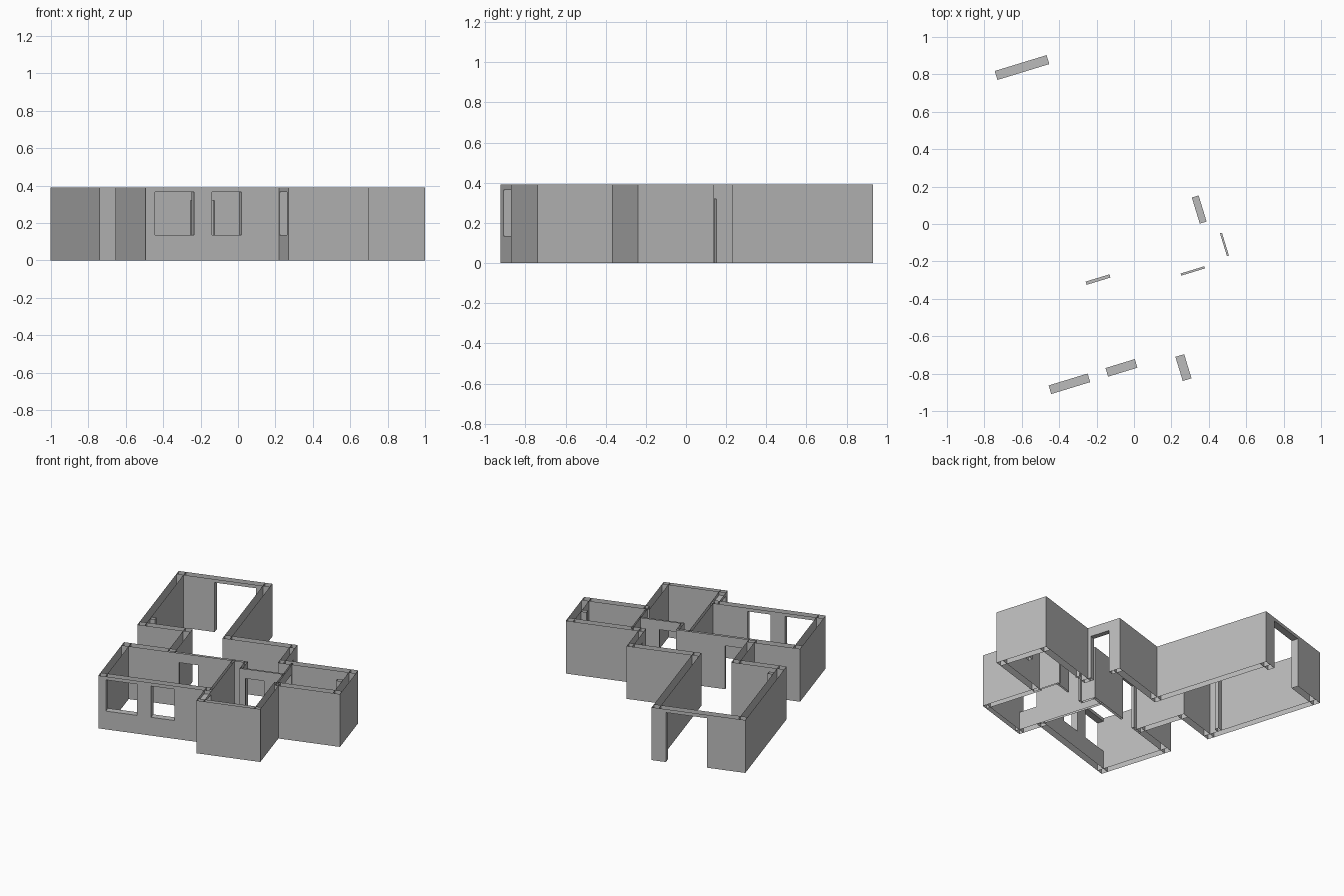
import bpy, bmesh, math
from mathutils import Matrix, Vector

cube = bpy.data.objects.get("Cube")
if cube:
    bpy.data.objects.remove(cube)

HEIGHT = 0.39
DOOR, TALL = (0, 0.32), (0, 0.365)
WINDOW = (0.135, 0.365)
TURN = Matrix.Rotation(math.radians(17), 4, 'Z')

plaster = bpy.data.materials.new("wall_grey")
plaster.use_nodes = True
grey = (0.5, 0.5, 0.5, 1)
plaster.diffuse_color = grey
plaster.node_tree.nodes["Principled BSDF"].inputs["Base Color"].default_value = grey


def wall(name, x0, x1, y0, y1, openings=()):
    """Wall skin open at top and bottom; each opening is (start, end, (sill, head))."""
    bm = bmesh.new()
    along_x = (x1 - x0) >= (y1 - y0)
    a0, a1, b0, b1 = (x0, x1, y0, y1) if along_x else (y0, y1, x0, x1)

    def place(a, b, z):
        return Vector((a, b, z) if along_x else (b, a, z))

    def quad(points, facing):
        pts = [place(*p) for p in points]
        face = bm.faces.new([bm.verts.new(p) for p in pts])
        face.normal_update()
        if face.normal.dot(place(*facing)) < 0:
            face.normal_flip()

    def sides(s, e, lo, hi):
        if e - s > 1e-4 and hi - lo > 1e-4:
            for b, d in ((b0, -1), (b1, 1)):
                quad([(s, b, lo), (e, b, lo), (e, b, hi), (s, b, hi)], (0, d, 0))

    def across(a, lo, hi, d):
        quad([(a, b0, lo), (a, b1, lo), (a, b1, hi), (a, b0, hi)], (d, 0, 0))

    def level(s, e, z, d):
        quad([(s, b0, z), (e, b0, z), (e, b1, z), (s, b1, z)], (0, 0, d))

    # Solid stretches, then the parts around each opening with its reveals
    at = a0
    for s, e, (sill, head) in openings:
        sides(at, s, 0, HEIGHT)
        sides(s, e, 0, sill)
        sides(s, e, head, HEIGHT)
        across(s, sill, head, 1)
        across(e, sill, head, -1)
        level(s, e, head, -1)
        if sill > 0:
            level(s, e, sill, 1)
        at = e
    sides(at, a1, 0, HEIGHT)
    across(a0, 0, HEIGHT, -1)
    across(a1, 0, HEIGHT, 1)

    bmesh.ops.remove_doubles(bm, verts=bm.verts, dist=1e-5)
    bm.transform(TURN)
    mesh = bpy.data.meshes.new(name)
    bm.to_mesh(mesh)
    bm.free()
    mesh.materials.append(plaster)
    bpy.context.collection.objects.link(bpy.data.objects.new(name, mesh))


# Back room
wall("back_room_back_wall", -.742, -.084, .95, 1.0, [(-.473, -.183, TALL)])
wall("back_room_outer_wall", -.742, -.692, .107, 1.0)
wall("back_room_inner_wall", -.134, -.084, .08, 1.0)
wall("back_room_front_wall", -.742, -.37, .107, .157)
wall("back_room_pier", -.692, -.655, .22, .25)

# Hall
wall("hall_outer_wall", -.42, -.37, -.237, .157)
wall("hall_back_wall", -.134, .375, .08, .13)
wall("hall_entrance_wall", .337, .375, -.175, .13, [(-.101, .045, DOOR)])
wall("hall_front_wall", -.42, .14, -.237, -.219, [(-.337, -.204, DOOR)])
wall("hall_step_wall", .122, .14, -.338, -.219)
wall("hall_side_room_wall", .122, .436, -.338, -.326, [(.161, .294, DOOR)])
wall("hall_end_wall", .425, .436, -.48, -.15, [(-.31, -.182, DOOR)])

# Large front room
wall("front_room_back_wall", -.742, -.37, -.237, -.185)
wall("front_room_outer_wall", -.742, -.692, -.74, -.185)
wall("front_room_window_wall", -.742, .053, -.74, -.692,
     [(-.689, -.471, WINDOW), (-.371, -.207, WINDOW)])
wall("front_room_partition", .035, .053, -.72, -.219)

# Projecting front room
wall("bay_room_window_wall", .004, .053, -.912, -.692, [(-.879, -.744, WINDOW)])
wall("bay_room_front_wall", .004, .453, -.912, -.88)
wall("bay_room_side_wall", .41, .453, -.912, -.47)

# Side room
wall("side_room_front_wall", .425, .886, -.52, -.47)
wall("side_room_end_wall", .836, .886, -.52, -.125)
wall("side_room_back_wall", .337, .886, -.175, -.125)
wall("side_room_pier", .795, .836, -.325, -.295)
